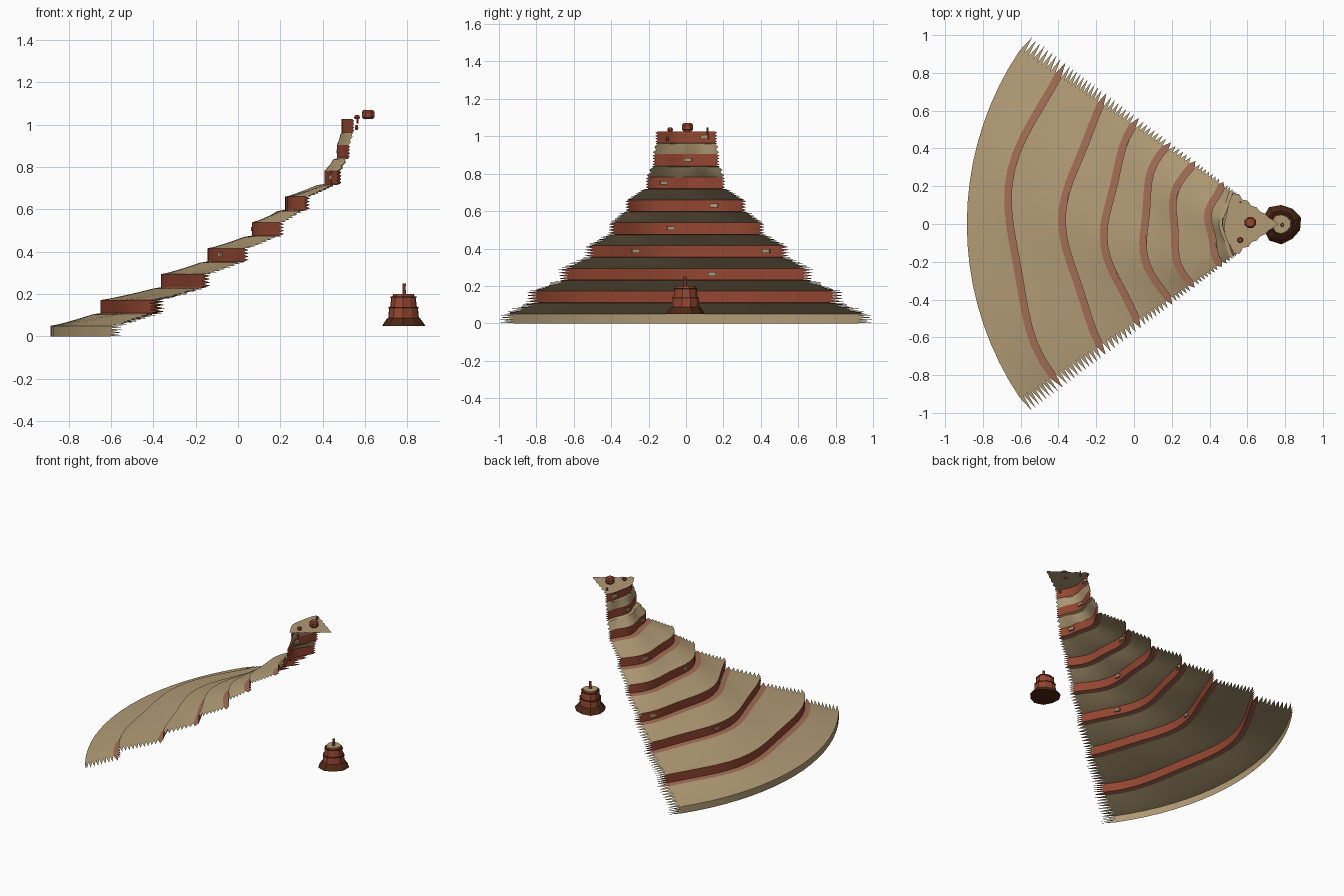
import bpy, bmesh
from math import sin, cos, radians, pi, asin

cube = bpy.data.objects.get("Cube")
if cube:
    bpy.data.objects.remove(cube)

APEX = 0.765            # x of the wedge tip
VALLEY, TIP = radians(33.8), radians(37.2)   # torn side edges
COLUMNS = 18


def material(name, rgb):
    lin = [((c / 255 + 0.055) / 1.055) ** 2.4 for c in rgb] + [1]
    m = bpy.data.materials.new(name)
    m.use_nodes = True
    m.diffuse_color = lin
    m.node_tree.nodes["Principled BSDF"].inputs["Base Color"].default_value = lin
    return m


tan = material("sandstone tan", (177, 155, 117))
red = material("cliff red", (148, 70, 49))
talus = material("talus brown", (162, 109, 85))
dark = material("dark brown", (78, 40, 22))


def finish(name, bm, mats, smooth=False):
    mesh = bpy.data.meshes.new(name)
    bm.to_mesh(mesh)
    bm.free()
    for m in mats:
        mesh.materials.append(m)
    for p in mesh.polygons:
        p.use_smooth = smooth
    ob = bpy.data.objects.new(name, mesh)
    bpy.context.collection.objects.link(ob)
    return ob


def wobble(level, phi):
    """Uneven outline of each cliff; level 0 is the plain outer rim."""
    if level == 0:
        return 0
    size = 0.024 * (1 - level / 10)
    return size * sin(9 * phi + 1.3 * (level - 1))


def sheet(name, low, high, rows, mat, sag=1.0):
    """Curved sheet between two (radius, z, level) arcs, with toothed sides."""
    bm = bmesh.new()

    def vert(t, phi):
        (r0, z0, a), (r1, z1, b) = low, high
        r = r0 + (r1 - r0) * t + wobble(a, phi) * (1 - t) + wobble(b, phi) * t
        z = z0 + (z1 - z0) * t ** sag
        return bm.verts.new((APEX - r * cos(phi), r * sin(phi), z))

    angles = [VALLEY * (2 * j / COLUMNS - 1) for j in range(COLUMNS + 1)]
    grid = [[vert(i / rows, a) for a in angles] for i in range(rows + 1)]
    for i in range(rows):
        a, b = grid[i], grid[i + 1]
        for j in range(COLUMNS):
            bm.faces.new((a[j], b[j], b[j + 1], a[j + 1]))
        mid = (i + 0.5) / rows
        bm.faces.new((a[-1], b[-1], vert(mid, TIP)))
        bm.faces.new((a[0], vert(mid, -TIP), b[0]))
    return finish(name, bm, [mat], True)


def lathe(name, profile, sides, centre, mats, rule=None, ripple=0.0):
    """Closed faceted body from (radius, z) rings."""
    bm = bmesh.new()
    rings = []
    for r, z in profile:
        ring = []
        for k in range(sides):
            a = 2 * pi * (k + 0.5) / sides
            q = r * (1 + ripple * sin(3 * a + 1))
            ring.append(bm.verts.new((centre[0] + q * cos(a), centre[1] + q * sin(a), z)))
        rings.append(ring)
    for lo, hi in zip(rings, rings[1:]):
        for k in range(sides):
            n = (k + 1) % sides
            bm.faces.new((lo[k], lo[n], hi[n], hi[k]))
    bm.faces.new(rings[0][::-1])
    bm.faces.new(rings[-1])
    bm.normal_update()
    if rule:
        for f in bm.faces:
            f.material_index = rule(f)
    return finish(name, bm, mats)


# Outer skirt
outer, top = 1.65, 0.05
sheet("base_wall", (outer, 0, 0), (outer, top, 0), 4, tan)

# Terraces, talus strips and cliffs, from the bottom up
RADII = [1.405, 1.11, 0.895, 0.70, 0.545, 0.35, 0.29, 0.272]
CLIFF = 0.062
bottoms = []
for level, radius in enumerate(RADII, 1):
    foot = top + 0.06
    strip = min(0.038, (outer - radius) * 0.3)
    count = max(2, round((outer - radius) / 0.03))
    sheet(f"terrace_{level}", (outer, top, level - 1),
          (radius + strip, foot - 0.006, level), count, tan, 1.15)
    sheet(f"talus_{level}", (radius + strip, foot - 0.006, level),
          (radius, foot, level), 1, talus if level < 7 else tan)
    sheet(f"cliff_{level}", (radius, foot, level),
          (radius, foot + CLIFF, level), 4, red)
    bottoms.append(foot)
    outer, top = radius, foot + CLIFF

# Flat cap of the summit
sheet("summit_cap", (0.285, top, 8), (0.004, top, 0), 5, tan)

# Pale blocks set in the cliffs: (level, y)
for n, (level, y) in enumerate([(2, .14), (3, .43), (3, -.27), (4, -.08),
                                (5, .15), (6, -.12), (7, .01), (8, .1)], 1):
    phi = asin(y / RADII[level - 1])
    r = RADII[level - 1] + wobble(level, phi) - 0.006
    bm = bmesh.new()
    bmesh.ops.create_cube(bm, size=1)
    bmesh.ops.scale(bm, verts=bm.verts, vec=(0.018, 0.042, 0.02))
    ob = finish(f"cliff_block_{n}", bm, [tan])
    ob.location = (APEX - r * cos(phi), y, bottoms[level - 1] + 0.032)
    ob.rotation_euler.z = -phi

# Rocks on the summit
lathe("summit_boulder", [(.022, top), (.032, top + .01), (.032, top + .034), (.024, top + .044)],
      8, (.615, .008), [red])
lathe("summit_pebble", [(.012, top), (.016, top + .008), (.011, top + .02)],
      6, (.562, -.085), [red])
lathe("summit_post", [(.006, top - .02), (.006, top + .02)], 6, (.565, .115), [red])
lathe("cliff_knob", [(.006, .975), (.01, .985), (.006, .998)], 6, (.56, -.1), [red])

# Separate small butte: dark foot, stepped red body, pale top
lathe("butte", [(.104, .05), (.098, .06), (.08, .085), (.074, .088), (.07, .133),
                (.065, .137), (.059, .183), (.054, .187), (.05, .2)],
      10, (.78, 0), [red, dark, tan],
      lambda f: 1 if f.calc_center_median().z < .087 else
      2 if f.normal.z > .9 and f.calc_center_median().z > .195 else 0, 0.06)
for n, z in enumerate((.135, .185), 1):
    r = .073 if n == 1 else .062
    lathe(f"butte_ledge_{n}", [(r, z - .003), (r, z + .003)], 10, (.78, 0), [dark], None, 0.06)
lathe("butte_spire", [(.011, .195), (.008, .225), (.009, .25)], 6, (.785, -.005), [red])
